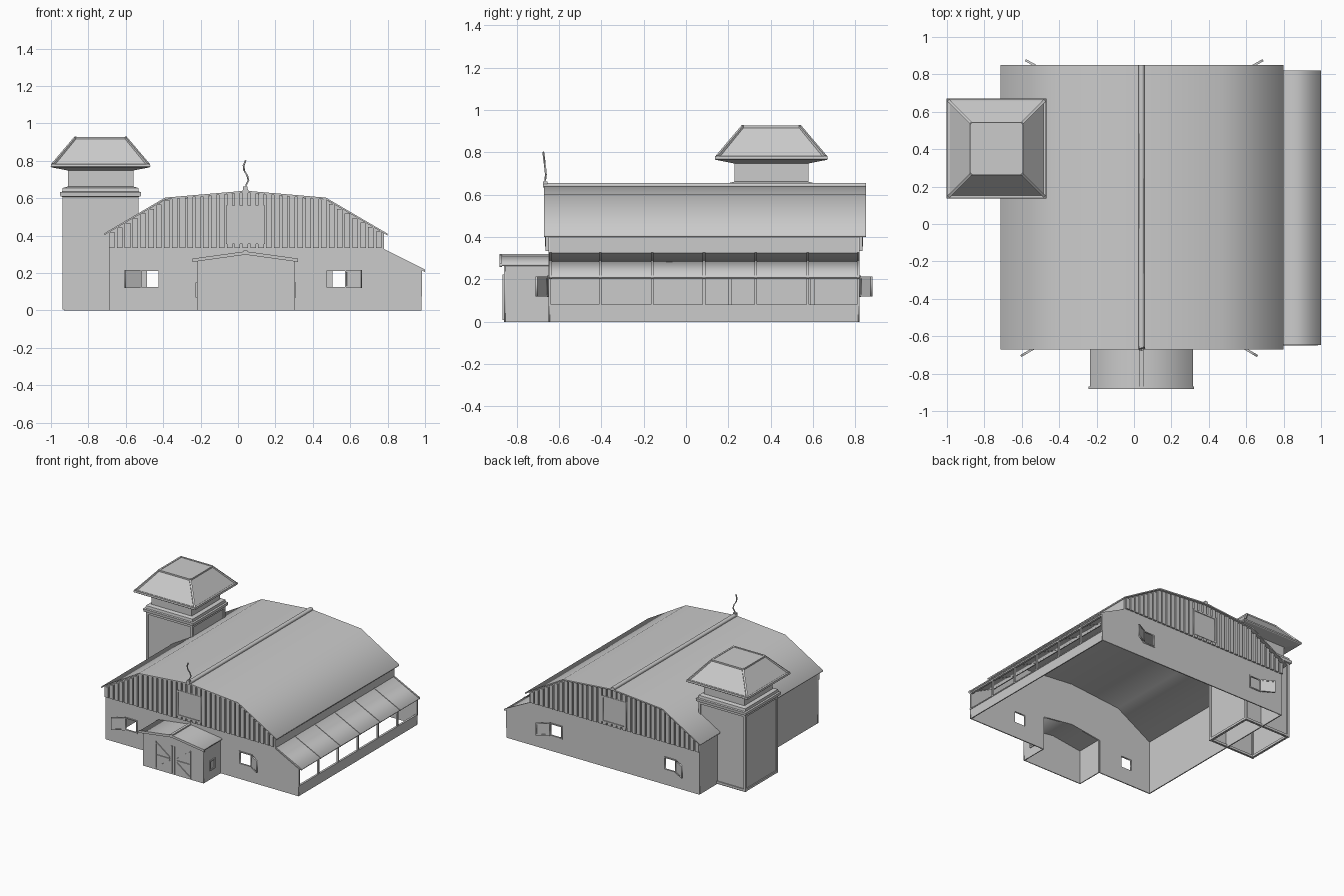
import bpy, bmesh, math
from mathutils import Vector

if "Cube" in bpy.data.objects:
    bpy.data.objects.remove(bpy.data.objects["Cube"])

def add_mesh(name, bm):
    bmesh.ops.recalc_face_normals(bm, faces=bm.faces)
    me = bpy.data.meshes.new(name)
    bm.to_mesh(me)
    bm.free()
    ob = bpy.data.objects.new(name, me)
    bpy.context.collection.objects.link(ob)
    return ob

def boxes(name, spans):
    """One object from (x0, x1, y0, y1, z0, z1) boxes."""
    bm = bmesh.new()
    for x0, x1, y0, y1, z0, z1 in spans:
        for v in bmesh.ops.create_cube(bm, size=1)["verts"]:
            v.co = ((x0 + x1) / 2 + v.co.x * (x1 - x0), (y0 + y1) / 2 + v.co.y * (y1 - y0),
                    (z0 + z1) / 2 + v.co.z * (z1 - z0))
    return add_mesh(name, bm)

def bars(name, segments, w):
    """Square bars between pairs of points."""
    bm = bmesh.new()
    for a, b in segments:
        a, b = Vector(a), Vector(b)
        q = (b - a).to_track_quat('Z', 'Y')
        for v in bmesh.ops.create_cube(bm, size=1)["verts"]:
            c = v.co
            v.co = (a + b) / 2 + q @ Vector((c.x * w, c.y * w, c.z * ((b - a).length + w * 0.6)))
    return add_mesh(name, bm)

def sheet(name, loops, y0, y1):
    """Flat x-z outlines (inner loops are holes) given depth from y0 to y1."""
    cu = bpy.data.curves.new(name, 'CURVE')
    cu.dimensions, cu.fill_mode, cu.extrude = '2D', 'BOTH', (y1 - y0) / 2
    for loop in loops:
        sp = cu.splines.new('POLY')
        sp.points.add(len(loop) - 1)
        for p, (x, z) in zip(sp.points, loop):
            p.co = (x, z, 0, 1)
        sp.use_cyclic_u = True
    tmp = bpy.data.objects.new(name + "_tmp", cu)
    bpy.context.collection.objects.link(tmp)
    bpy.context.view_layer.update()
    me = bpy.data.meshes.new_from_object(tmp.evaluated_get(bpy.context.evaluated_depsgraph_get()))
    bpy.data.objects.remove(tmp)
    ob = bpy.data.objects.new(name, me)
    ob.rotation_euler.x = math.pi / 2
    ob.location.y = (y0 + y1) / 2
    bpy.context.collection.objects.link(ob)
    return ob

def rect(x0, x1, z0, z1):
    return [(x0, z0), (x1, z0), (x1, z1), (x0, z1)]

def strip(profile, t):
    """Closed band of vertical thickness t below a profile."""
    return profile + [(x, z - t) for x, z in reversed(profile)]

def rings(name, prof, cx, cy, cap):
    """Square rings (half width, z) skinned into a tower, open below."""
    bm = bmesh.new()
    rows = [[bm.verts.new((cx + sx * h, cy + sy * h, z))
             for sx, sy in ((-1, -1), (1, -1), (1, 1), (-1, 1))] for h, z in prof]
    for a, b in zip(rows, rows[1:]):
        for i in range(4):
            j = (i + 1) % 4
            bm.faces.new((a[i], a[j], b[j], b[i]))
    if cap:
        bm.faces.new(rows[-1])
    return add_mesh(name, bm)

# End walls with window holes; the front one has a notch for the porch
top = [(0.98, 0), (0.98, 0.215), (0.78, 0.318), (0.78, 0.415), (0.47, 0.592), (0.04, 0.63),
       (-0.39, 0.592), (-0.69, 0.418), (-0.69, 0)]
notch = [(-0.22, 0), (-0.22, 0.265), (0.04, 0.3), (0.305, 0.265), (0.305, 0)]
Z0, Z1 = 0.12, 0.215
sheet("front_wall", [top + notch, rect(-0.52, -0.42, Z0, Z1), rect(0.47, 0.575, Z0, Z1)], -0.65, -0.642)
sheet("back_wall", [top, rect(-0.49, -0.39, Z0, Z1), rect(0.5, 0.6, Z0, Z1)], 0.812, 0.82)
boxes("side_walls", [(-0.69, -0.682, -0.65, 0.82, 0, 0.42), (0.772, 0.78, -0.65, 0.82, 0.31, 0.418),
                     (0.972, 0.98, -0.65, 0.82, 0, 0.08)])

# Main roof and ridge cap
roof = [(-0.715, 0.412), (-0.39, 0.603), (0.04, 0.64), (0.47, 0.603), (0.8, 0.41)]
sheet("main_roof", [strip(roof, 0.01)], -0.67, 0.85)
sheet("ridge_cap", [[(0.022, 0.636), (0.058, 0.636), (0.05, 0.655), (0.03, 0.655)]], -0.67, 0.85)

def roof_z(x):
    for (xa, za), (xb, zb) in zip(roof, roof[1:]):
        if xa <= x <= xb:
            return za + (zb - za) * (x - xa) / (xb - xa) - 0.008

# Vertical gable boards and loft hatches on both ends
for end, y, s in (("front", -0.65, -1), ("back", 0.82, 1)):
    ya, yb = sorted((y, y + s * 0.013))
    spans = []
    n = 35
    for i in range(n):
        x0 = -0.69 + i * 1.47 / n
        x1 = x0 + 0.03
        zt = min(roof_z(x0), roof_z(x1))
        if x1 > -0.065 and x0 < 0.145:
            spans += [(x0, x1, ya, yb, 0.335, 0.355), (x0, x1, ya, yb, 0.56, zt)]
        else:
            spans.append((x0, x1, ya, yb, 0.335, zt))
    boxes(end + "_gable_boards", spans)
    ya, yb = sorted((y, y + s * 0.016))
    sheet(end + "_hatch_frame", [rect(-0.065, 0.145, 0.355, 0.56), rect(-0.053, 0.133, 0.367, 0.548)], ya, yb)
    ya, yb = sorted((y, y + s * 0.01))
    boxes(end + "_hatch", [(-0.055, 0.135, ya, yb, 0.365, 0.55)])

# Window frames and swung-open shutters
for name, x0, x1, hinge, tip, y, s in (
        ("front_left", -0.52, -0.42, -0.52, -0.605, -0.65, -1), ("front_right", 0.47, 0.575, 0.575, 0.66, -0.65, -1),
        ("back_left", -0.49, -0.39, -0.49, -0.58, 0.82, 1), ("back_right", 0.5, 0.6, 0.6, 0.69, 0.82, 1)):
    ya, yb = sorted((y - s * 0.008, y + s * 0.006))
    sheet(name + "_window_frame", [rect(x0 - 0.004, x1 + 0.004, Z0 - 0.004, Z1 + 0.004),
                                   rect(x0 + 0.004, x1 - 0.004, Z0 + 0.004, Z1 - 0.004)], ya, yb)
    w = math.hypot(tip - hinge, 0.05)
    for part, loops, d in (("_shutter", [rect(0, w, Z0, Z1)], 0.003),
                           ("_shutter_frame", [rect(0, w, Z0, Z1), rect(0.01, w - 0.01, Z0 + 0.01, Z1 - 0.01)], 0.006)):
        ob = sheet(name + part, loops, -d, d)
        ob.location = (hinge, y + s * 0.006, 0)
        ob.rotation_euler.z = math.atan2(s * 0.05, tip - hinge)

# Glazed lean-to: roof panels, ribs, posts and rail
slope = [(0.778, 0.325), (1.0, 0.215)]
sheet("lean_to_roof", [strip(slope, 0.008)], -0.645, 0.82)
posts = [-0.405, -0.16, 0.085, 0.33, 0.575]
for i, y in enumerate([-0.64] + posts + [0.814]):
    sheet("lean_to_rib_%d" % i, [strip([(x, z + 0.004) for x, z in slope], 0.014)], y - 0.006, y + 0.006)
boxes("lean_to_posts", [(0.97, 0.984, y - 0.006, y + 0.006, 0.08, 0.218) for y in [-0.643] + posts + [0.813]]
      + [(0.968, 0.984, -0.65, 0.82, 0.203, 0.213), (0.968, 0.984, -0.65, 0.82, 0.074, 0.082)])

# Porch: front, sides with little windows, pitched roof with trim
sheet("porch_front", [notch], -0.86, -0.853)
boxes("porch_sides", [(-0.22, -0.213, -0.86, -0.645, 0, 0.268), (0.298, 0.305, -0.86, -0.645, 0, 0.268)])
pr = [(-0.235, 0.276), (0.04, 0.312), (0.315, 0.276)]
sheet("porch_roof", [strip(pr, 0.012)], -0.87, -0.645)
sheet("porch_roof_trim", [strip([(-0.242, 0.277), (0.04, 0.316), (0.322, 0.277)], 0.018)], -0.882, -0.868)
boxes("porch_finial", [(0.03, 0.05, -0.882, -0.65, 0.306, 0.32)])
for side, x in (("left", -0.221), ("right", 0.306)):
    c = [(x, -0.785, 0.075), (x, -0.725, 0.075), (x, -0.725, 0.145), (x, -0.785, 0.145)]
    bars("porch_%s_window" % side, [(c[i], c[(i + 1) % 4]) for i in range(4)], 0.01)

# Double doors with radiating braces
yd, c = -0.862, (0.0425, 0.115)
seg = []
for sgn in (-1, 1):
    xi, xo = c[0] + sgn * 0.012, c[0] + sgn * 0.15
    seg += [((xi, yd, 0.012), (xi, yd, 0.22)), ((xo, yd, 0.012), (xo, yd, 0.22))]
    for z in (0.02, c[1], 0.21):
        seg.append(((xi + sgn * 0.02, yd, c[1] + (z - c[1]) * 0.15), (xo - sgn * 0.01, yd, z)))
bars("porch_doors", seg, 0.009)

# Square tower: hollow body, corner trim, collar, neck and hipped cap
TX, TY = -0.735, 0.403
rings("tower_body", [(0.195, 0), (0.195, 0.61)], TX, TY, False)
rings("tower_collar", [(0.195, 0.605), (0.215, 0.61), (0.217, 0.632), (0.205, 0.635), (0.202, 0.655), (0.175, 0.662),
                       (0.175, 0.752)], TX, TY, False)
rings("tower_cap", [(0.175, 0.748), (0.262, 0.765), (0.267, 0.77), (0.264, 0.779), (0.25, 0.783), (0.134, 0.925)],
      TX, TY, True)

def corner(i, h, z):
    sx, sy = ((-1, -1), (1, -1), (1, 1), (-1, 1))[i % 4]
    return (TX + sx * h, TY + sy * h, z)

bars("tower_body_trim", [s for i in range(4) for s in (
    (corner(i, 0.194, 0.01), corner(i, 0.194, 0.6)), (corner(i, 0.194, 0.015), corner(i + 1, 0.194, 0.015)),
    (corner(i, 0.194, 0.598), corner(i + 1, 0.194, 0.598)))], 0.018)
bars("tower_cap_trim", [s for i in range(4) for s in (
    (corner(i, 0.252, 0.782), corner(i, 0.134, 0.921)), (corner(i, 0.134, 0.921), corner(i + 1, 0.134, 0.921)),
    (corner(i, 0.258, 0.776), corner(i + 1, 0.258, 0.776)))], 0.014)

# Wavy rod on the front ridge
rod = [(0.04, -0.665, 0.64), (0.043, -0.665, 0.67), (0.056, -0.662, 0.695), (0.05, -0.664, 0.72),
       (0.032, -0.668, 0.75), (0.03, -0.671, 0.775), (0.04, -0.674, 0.8)]
bars("roof_rod", list(zip(rod, rod[1:])), 0.007)
boxes("rod_base", [(0.028, 0.052, -0.675, -0.655, 0.635, 0.662)])
